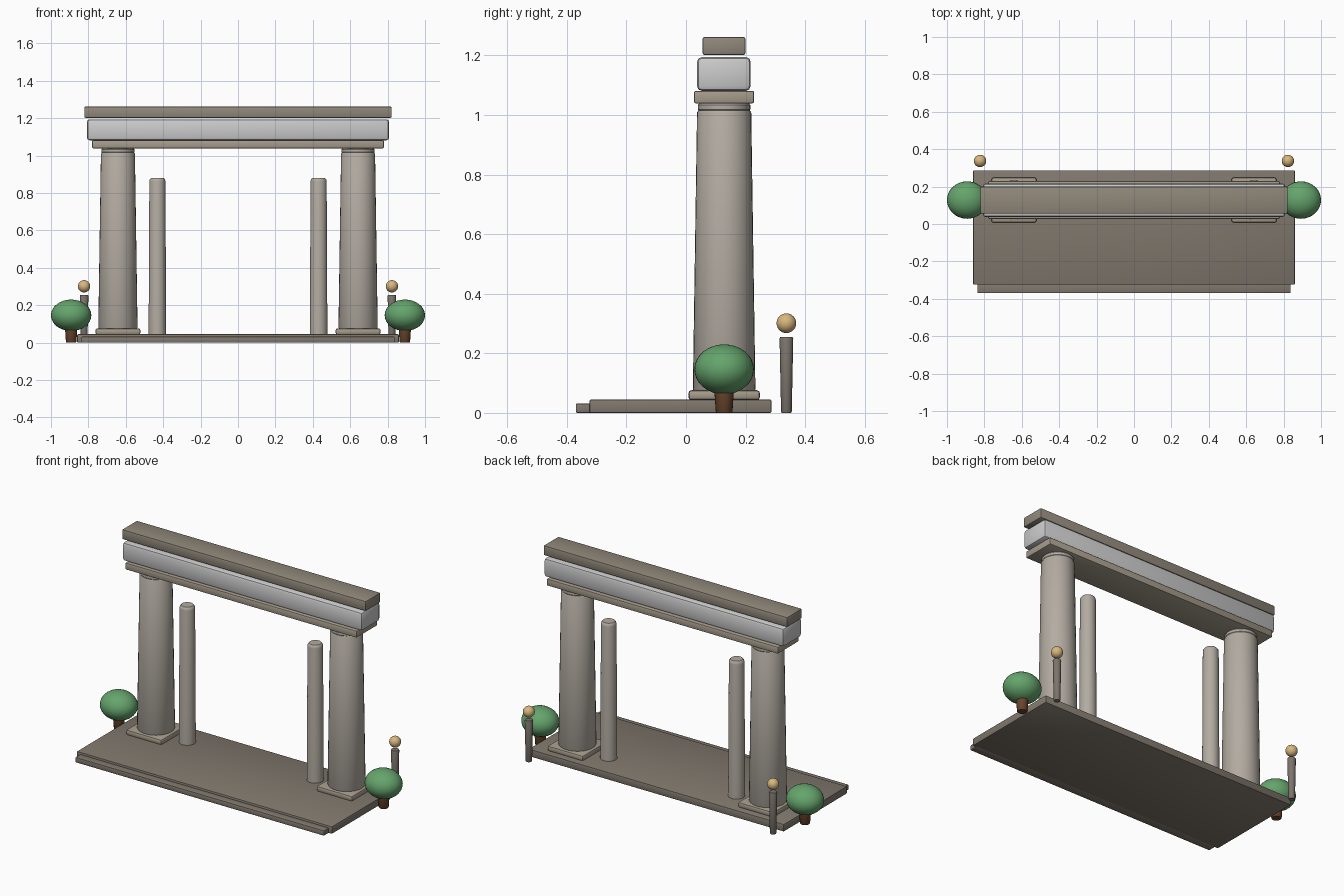
import bpy, bmesh, math
from mathutils import Matrix

if "Cube" in bpy.data.objects:
    bpy.data.objects.remove(bpy.data.objects["Cube"])


def material(name, r, g, b):
    m = bpy.data.materials.new(name)
    m.diffuse_color = (r, g, b, 1)
    m.use_nodes = True
    m.node_tree.nodes["Principled BSDF"].inputs["Base Color"].default_value = m.diffuse_color
    return m


PAVING = material("paving", 0.22, 0.19, 0.155)
SHAFT = material("shaft_stone", 0.45, 0.41, 0.36)
PALE = material("pale_stone", 0.58, 0.58, 0.55)
TRIM = material("trim_stone", 0.38, 0.33, 0.26)
CORNICE = material("cornice_stone", 0.28, 0.245, 0.195)
POST = material("post_stone", 0.2, 0.175, 0.15)
LEAF = material("leaf", 0.13, 0.37, 0.15)
BARK = material("bark", 0.14, 0.06, 0.025)
GLOW = material("lamp_glass", 0.68, 0.47, 0.21)


def finish(bm, name, mat):
    me = bpy.data.meshes.new(name)
    bmesh.ops.recalc_face_normals(bm, faces=bm.faces)
    bm.to_mesh(me)
    bm.free()
    me.materials.append(mat)
    ob = bpy.data.objects.new(name, me)
    bpy.context.collection.objects.link(ob)
    bpy.ops.object.select_all(action='DESELECT')
    ob.select_set(True)
    bpy.context.view_layer.objects.active = ob
    bpy.ops.object.shade_smooth_by_angle(angle=math.radians(35))
    return ob


def block(name, mat, x, y, z, bevel):
    """Bevelled box from (min, max) ranges."""
    bm = bmesh.new()
    bmesh.ops.create_cube(bm, size=1)
    for v in bm.verts:
        v.co = [(a + b) / 2 + c * (b - a) for (a, b), c in zip((x, y, z), v.co)]
    bmesh.ops.bevel(bm, geom=bm.edges[:], offset=bevel, segments=2,
                    profile=0.5, affect='EDGES')
    return finish(bm, name, mat)


def lathe(name, mat, x, y, profile, sides=32):
    """Capped solid of revolution from (radius, z) pairs."""
    bm = bmesh.new()
    rings = [[bm.verts.new((x + r * math.cos(2 * math.pi * i / sides),
                            y + r * math.sin(2 * math.pi * i / sides), z))
              for i in range(sides)] for r, z in profile]
    for a, b in zip(rings, rings[1:]):
        for i in range(sides):
            j = (i + 1) % sides
            bm.faces.new((a[i], a[j], b[j], b[i]))
    bm.faces.new(rings[0])
    bm.faces.new(rings[-1])
    return finish(bm, name, mat)


def ball(name, mat, centre, radii):
    bm = bmesh.new()
    bmesh.ops.create_uvsphere(bm, u_segments=32, v_segments=16, radius=1,
                              matrix=Matrix.LocRotScale(centre, None, radii))
    return finish(bm, name, mat)


# Platform and front step
block("platform", PAVING, (-0.86, 0.86), (-0.324, 0.287), (0, 0.045), 0.005)
block("front_step", PAVING, (-0.838, 0.838), (-0.37, -0.31), (0, 0.032), 0.005)

# Entablature
block("architrave", TRIM, (-0.78, 0.78), (0.027, 0.229), (1.039, 1.081), 0.006)
block("frieze", PALE, (-0.808, 0.808), (0.037, 0.217), (1.081, 1.194), 0.016)
block("cornice", CORNICE, (-0.822, 0.822), (0.055, 0.2), (1.201, 1.262), 0.008)

Y = 0.128
for side, s in (("left", -1), ("right", 1)):
    # Main columns
    x = s * 0.642
    block(side + "_plinth", TRIM, (x - 0.12, x + 0.12), (Y - 0.12, Y + 0.12),
          (0.043, 0.076), 0.01)
    lathe(side + "_column", SHAFT, x, Y,
          [(0.102, 0.074), (0.105, 0.08), (0.091, 1.008), (0.087, 1.015)])
    lathe(side + "_capital", SHAFT, x, Y,
          [(0.083, 1.012), (0.088, 1.018), (0.088, 1.033), (0.083, 1.04)])
    # Slim inner pillars
    lathe(side + "_pillar", SHAFT, s * 0.431, Y,
          [(0.047, 0.04), (0.043, 0.862), (0.041, 0.872), (0.034, 0.88)])
    # Lamp posts
    lathe(side + "_lamp_post", POST, s * 0.823, 0.337,
          [(0.016, 0), (0.018, 0.004), (0.023, 0.249), (0.021, 0.254)], 20)
    ball(side + "_lamp", GLOW, (s * 0.823, 0.337, 0.301), (0.033, 0.033, 0.033))
    # Shrubs
    lathe(side + "_shrub_trunk", BARK, s * 0.892, Y,
          [(0.025, 0), (0.028, 0.004), (0.033, 0.075)], 20)
    ball(side + "_shrub", LEAF, (s * 0.892, Y, 0.146), (0.108, 0.1, 0.084))
